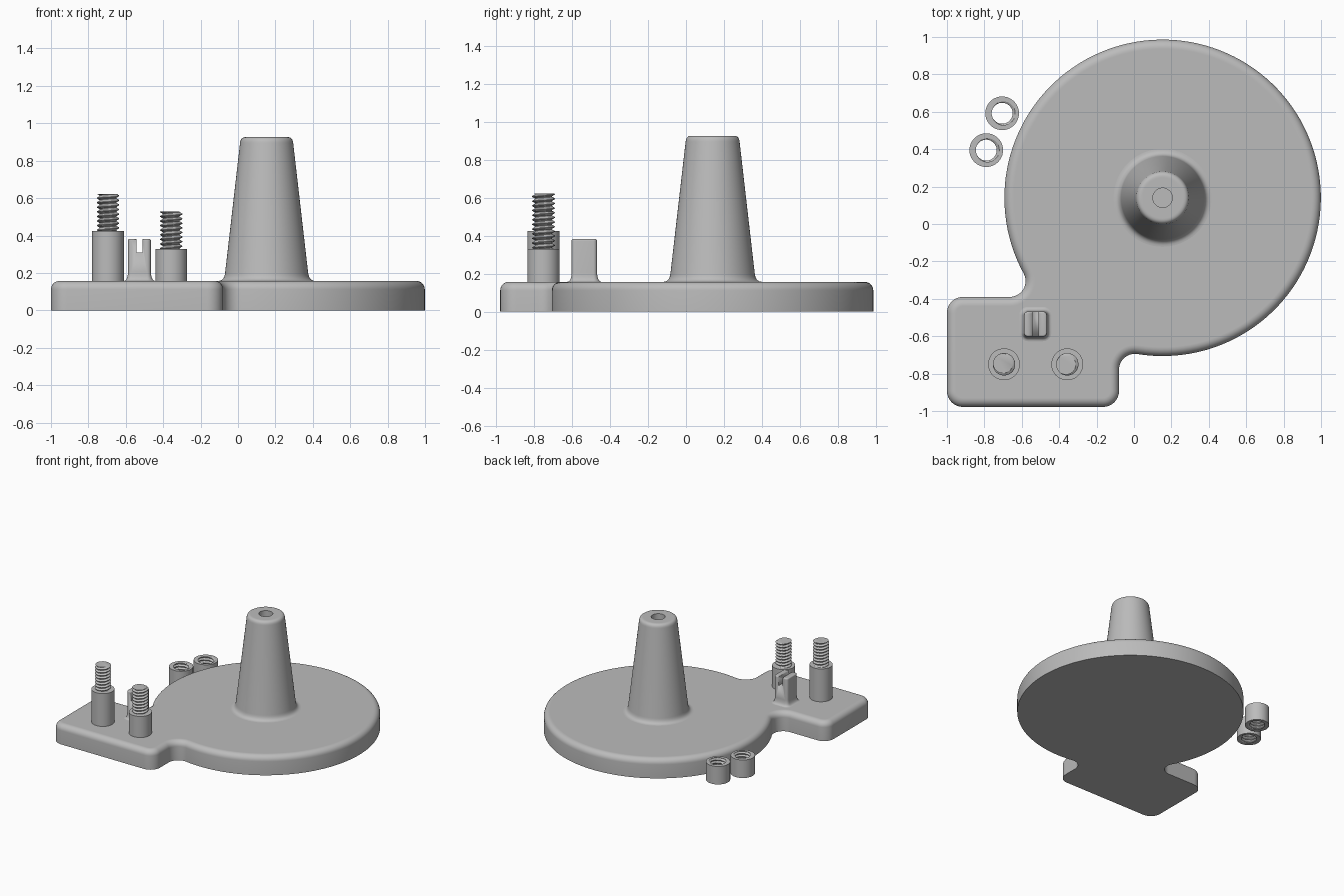
import bpy, bmesh
from math import sin, cos, pi, radians, degrees, sqrt, atan2

if "Cube" in bpy.data.objects:
    bpy.data.objects.remove(bpy.data.objects["Cube"])

grey = bpy.data.materials.new("plain_grey")
grey.diffuse_color = (0.5, 0.5, 0.5, 1)
grey.use_nodes = True
grey.node_tree.nodes["Principled BSDF"].inputs["Base Color"].default_value = grey.diffuse_color

TOP = 0.157                      # upper face of the base
CX, CY, R = 0.153, 0.14, 0.846   # round plate
X0, X1, Y0, Y1 = -1.0, -0.08, -0.978, -0.39  # square tab
F = 0.085                        # plan corner and fillet radius


def loft(name, rings, caps=True, loop=False):
    """Skin a stack of equal-length rings of points."""
    bm = bmesh.new()
    rows = [[bm.verts.new(p) for p in ring] for ring in rings]
    n = len(rows[0])
    pairs = list(zip(rows, rows[1:])) + ([(rows[-1], rows[0])] if loop else [])
    for a, b in pairs:
        for i in range(n):
            j = (i + 1) % n
            bm.faces.new((a[i], a[j], b[j], b[i]))
    if caps and not loop:
        bm.faces.new(rows[0][::-1])
        bm.faces.new(rows[-1])
    bmesh.ops.recalc_face_normals(bm, faces=bm.faces)
    mesh = bpy.data.meshes.new(name)
    bm.to_mesh(mesh)
    bm.free()
    mesh.materials.append(grey)
    ob = bpy.data.objects.new(name, mesh)
    bpy.context.collection.objects.link(ob)
    bpy.ops.object.select_all(action='DESELECT')
    ob.select_set(True)
    bpy.context.view_layer.objects.active = ob
    bpy.ops.object.shade_smooth_by_angle(angle=radians(30))
    return ob


def arc(cx, cy, r, a0, a1, n):
    return [(cx + r * cos(radians(a0 + (a1 - a0) * i / n)),
             cy + r * sin(radians(a0 + (a1 - a0) * i / n))) for i in range(n + 1)]


def bezier(p, q, s, n=7):
    return [tuple((1 - t) ** 2 * a + 2 * t * (1 - t) * b + t * t * c
                  for a, b, c in zip(p, q, s)) for t in (i / n for i in range(n + 1))]


def lathe(name, x, y, profile, n=48, **kw):
    """Revolve (radius, z) points; a radius may be a function of angle."""
    rings = []
    for r, z in profile:
        ring = []
        for i in range(n):
            a = 2 * pi * i / n
            q = r(a) if callable(r) else r
            ring.append((x + q * cos(a), y + q * sin(a), z))
        rings.append(ring)
    return loft(name, rings, **kw)


def thread(z0, z1, r_in, r_out, pitch=0.0245, steps=8):
    """Profile rows of a helical thread."""
    def radius(z):
        def f(a):
            t = abs(2 * ((z / pitch - a / (2 * pi)) % 1) - 1)
            return r_in + (r_out - r_in) * min(1, max(0, 1.5 * t - 0.25))
        return f
    n = round((z1 - z0) / pitch * steps)
    return [(radius(z), z) for z in (z0 + (z1 - z0) * i / n for i in range(n + 1))]


# Base: round plate blended into a square tab, inset by d
def outline(d, z):
    lx, ly = CX - sqrt((R + F) ** 2 - (Y1 + F - CY) ** 2), Y1 + F
    rx, ry = X1 + F, CY - sqrt((R + F) ** 2 - (X1 + F - CX) ** 2)
    a0 = degrees(atan2(ry - CY, rx - CX))
    a1 = degrees(atan2(ly - CY, lx - CX)) % 360
    pts = arc(CX, CY, R - d, a0, a1, 110)
    pts += arc(lx, ly, F + d, a1 - 180, -90, 12)[1:]
    pts += arc(X0 + F, Y1 - F, F - d, 90, 180, 8)
    pts += arc(X0 + F, Y0 + F, F - d, 180, 270, 8)
    pts += arc(X1 - F, Y0 + F, F - d, 270, 360, 8)
    pts += arc(rx, ry, F + d, 180, a0 + 180, 12)[:-1]
    return [(x, y, z) for x, y in pts]


E = 0.045
edge = [(E * (1 - cos(t)), TOP - E + E * sin(t)) for t in (pi / 2 * i / 7 for i in range(8))]
loft("base_plate", [outline(d, z) for d, z in [(0, 0)] + edge + [(E + 0.004, TOP)]])

# Tapered spindle with flared foot and a blind hole in the top
spindle = [(0.262, TOP - 0.03)]
spindle += bezier((0.262, TOP), (0.227, TOP), (0.222, 0.2))
spindle += bezier((0.142, 0.895), (0.139, 0.926), (0.112, 0.926))
spindle += [(0.108, 0.926), (0.052, 0.926), (0.052, 0.62)]
lathe("spindle", CX, CY, spindle, n=72)

# Two posts with threaded studs
for side, x, z, top in (("left", -0.695, 0.425, 0.622), ("right", -0.357, 0.329, 0.528)):
    lathe(side + "_post", x, -0.75, [(0.085, TOP - 0.02), (0.085, z)])
    lathe(side + "_stud", x, -0.75, thread(z - 0.01, top, 0.045, 0.06), n=40)

# Two loose threaded nuts beside the plate
for side, x, y in (("front", -0.79, 0.395), ("rear", -0.705, 0.592)):
    lathe(side + "_nut", x, y, [(0.09, 0), (0.09, 0.147)] + thread(0, 0.147, 0.056, 0.07)[::-1],
          n=40, loop=True)


# Slotted block with flared foot
def block_ring(d, z, bx=-0.527, by=-0.535, hx=0.061, hy=0.067, r=0.02):
    pts = []
    for k, (sx, sy) in enumerate(((1, 1), (-1, 1), (-1, -1), (1, -1))):
        pts += arc(bx + sx * (hx - r), by + sy * (hy - r), r + d, 90 * k, 90 * k + 90, 5)
    return [(x, y, z) for x, y in pts]


foot = [(0.025, TOP - 0.02)] + bezier((0.025, TOP), (0.002, TOP), (0, 0.205))
crown = bezier((0, 0.372), (0, 0.382), (-0.01, 0.382), 4)
block = loft("slotted_block", [block_ring(d, z) for d, z in foot + crown])
cutter = loft("slot_cutter", [[(-0.527 + sx * 0.017, -0.535 + sy * 0.2, z)
                               for sx, sy in ((1, 1), (-1, 1), (-1, -1), (1, -1))]
                              for z in (0.308, 0.5)])
cutter.hide_render = True
cutter.hide_set(True)
slot = block.modifiers.new("slot", 'BOOLEAN')
slot.operation = 'DIFFERENCE'
slot.object = cutter
